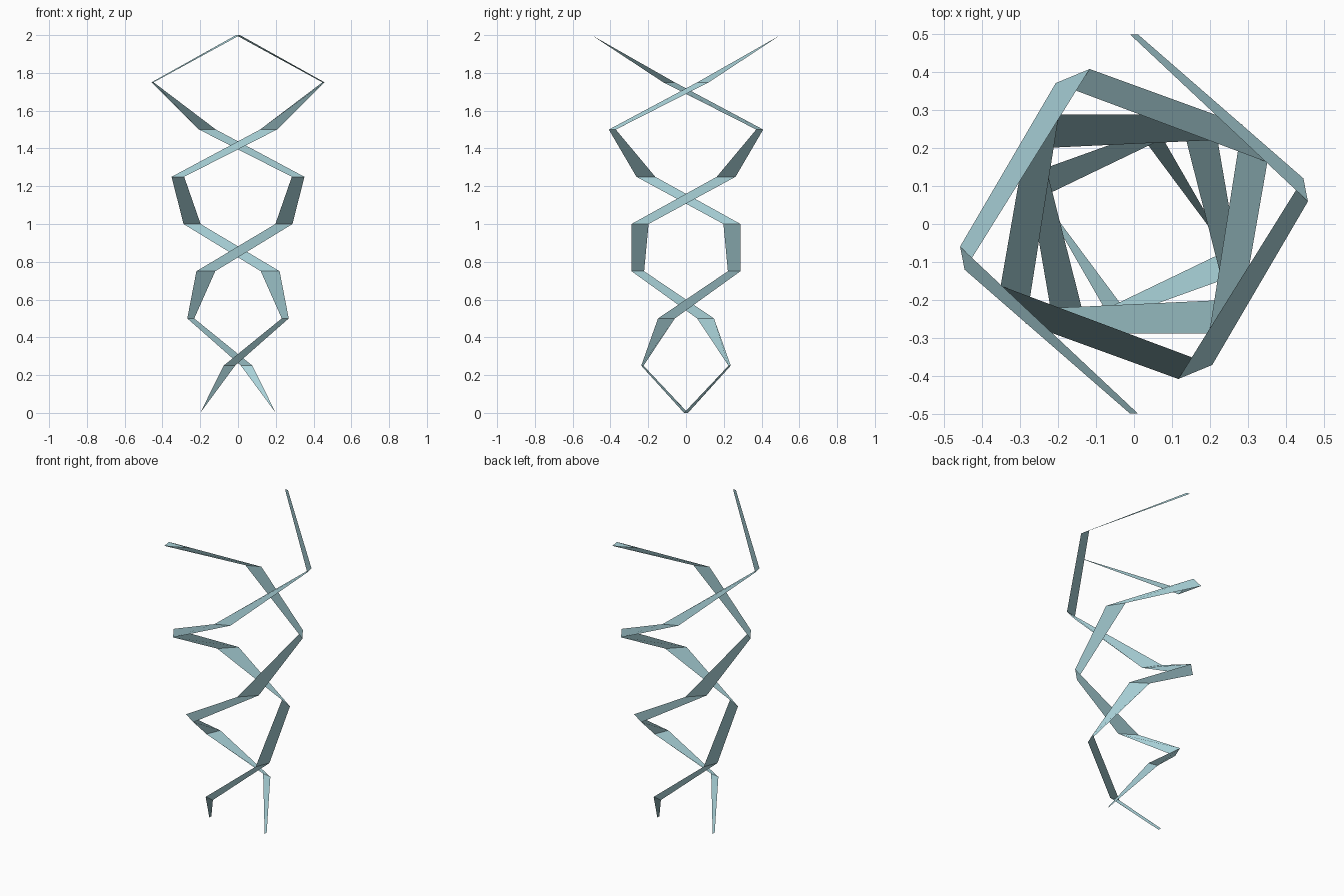
import bpy, bmesh, math

if "Cube" in bpy.data.objects:
    bpy.data.objects.remove(bpy.data.objects["Cube"])

STEPS = 8
TURN = math.radians(78.75)      # rotation per step

mat = bpy.data.materials.new("pale_teal")
mat.diffuse_color = (0.42, 0.68, 0.73, 1)
mat.use_nodes = True
mat.node_tree.nodes["Principled BSDF"].inputs["Base Color"].default_value = mat.diffuse_color


def rung(i, phase):
    """Two end points of the ribbon's cross edge at step i."""
    t = i / STEPS
    r = 0.2 + 0.3 * t
    width = 0.021 + 0.107 * math.sin(math.pi * t)
    half = math.asin(width / 2 / r)
    a = phase + i * TURN
    return [(r * math.cos(a + s * half), r * math.sin(a + s * half), 2 * t)
            for s in (-1, 1)]


def strand(name, phase):
    """Faceted helix ribbon: each segment is a twisted quad with a front and a back."""
    bm = bmesh.new()
    for i in range(STEPS):
        (a, b), (c, d) = rung(i, phase), rung(i + 1, phase)
        # The back starts one corner later, so the two sides fold along opposite diagonals
        for side in ((a, b, d, c), (b, a, c, d)):
            face = bm.faces.new([bm.verts.new(p) for p in side])
            face.smooth = False
    me = bpy.data.meshes.new(name)
    bm.to_mesh(me)
    bm.free()
    me.materials.append(mat)
    ob = bpy.data.objects.new(name, me)
    bpy.context.collection.objects.link(ob)


# Two strands, half a turn apart
strand("helix_strand_right", 0)
strand("helix_strand_left", math.pi)
